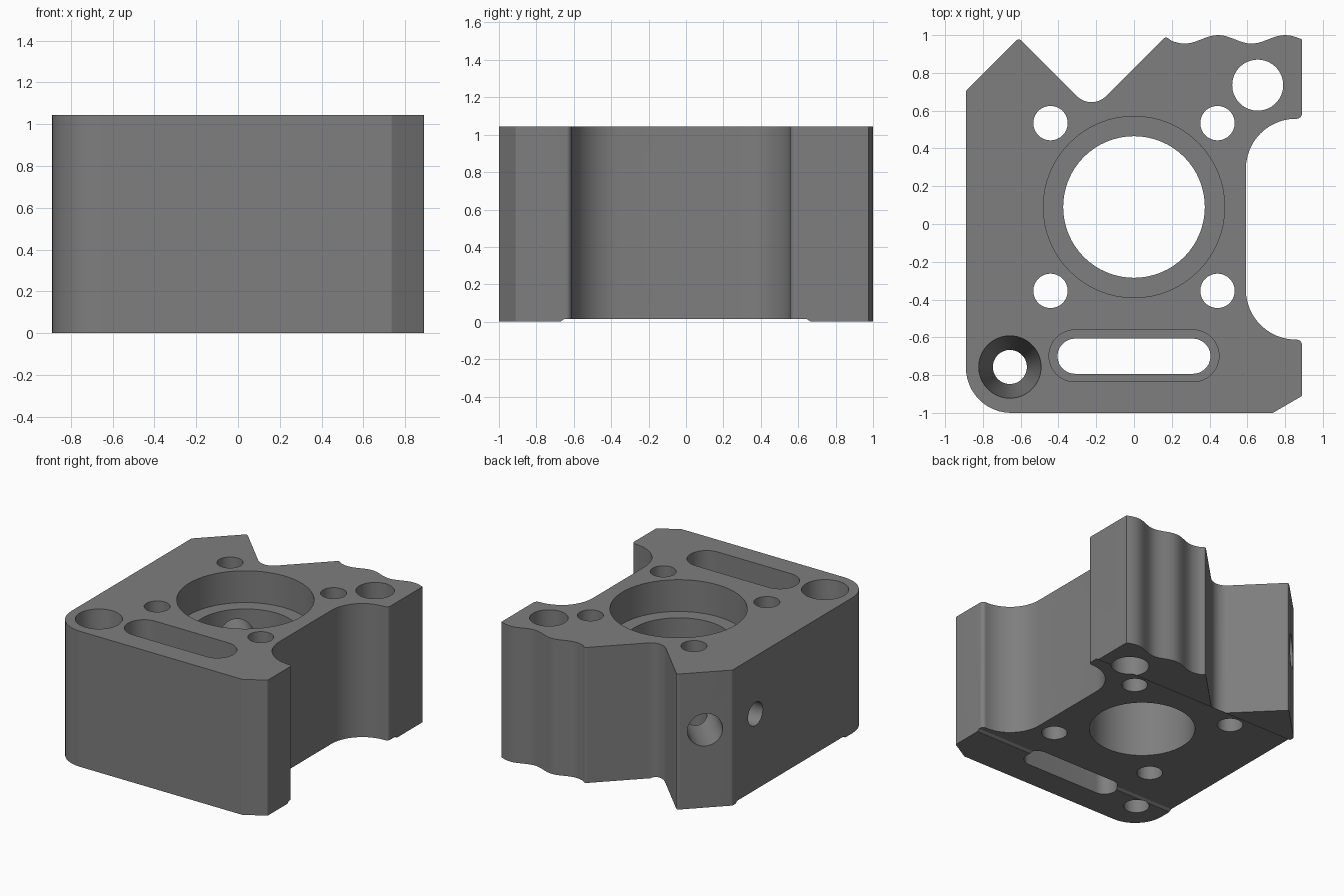
import bpy, bmesh, math
from mathutils import Vector, Matrix

if "Cube" in bpy.data.objects:
    bpy.data.objects.remove(bpy.data.objects["Cube"], do_unlink=True)

H = 1.045          # block height
BORE = (0.0, 0.09)  # main bore centre
CROSS_Z = 0.6      # height of the side drillings

grey = bpy.data.materials.new("machined_grey")
grey.use_nodes = True
grey.diffuse_color = (0.21, 0.21, 0.21, 1)
grey.node_tree.nodes["Principled BSDF"].inputs["Base Color"].default_value = (0.21, 0.21, 0.21, 1)


def fillet(corners, steps=12):
    """Closed outline from (x, y, radius) corners, rounded with arcs."""
    out = []
    n = len(corners)
    for i, (x, y, r) in enumerate(corners):
        p = Vector((x, y))
        if r == 0:
            out.append(p)
            continue
        a = (Vector(corners[i - 1][:2]) - p).normalized()
        b = (Vector(corners[(i + 1) % n][:2]) - p).normalized()
        half = a.angle(b) / 2
        centre = p + (a + b).normalized() * (r / math.sin(half))
        start = p + a * (r / math.tan(half)) - centre
        end = p + b * (r / math.tan(half)) - centre
        sweep = math.atan2(start.x * end.y - start.y * end.x, start.dot(end))
        for k in range(steps + 1):
            out.append(centre + Matrix.Rotation(sweep * k / steps, 2) @ start)
    return out


def make_object(name, bm, matrix=None):
    if matrix:
        bm.transform(matrix)
    bmesh.ops.recalc_face_normals(bm, faces=bm.faces[:])
    mesh = bpy.data.meshes.new(name)
    bm.to_mesh(mesh)
    bm.free()
    mesh.materials.append(grey)
    obj = bpy.data.objects.new(name, mesh)
    bpy.context.collection.objects.link(obj)
    return obj


def prism(name, points, z0, z1, matrix=None):
    bm = bmesh.new()
    face = bm.faces.new([bm.verts.new((p[0], p[1], z0)) for p in points])
    ext = bmesh.ops.extrude_face_region(bm, geom=[face])
    verts = [g for g in ext["geom"] if isinstance(g, bmesh.types.BMVert)]
    bmesh.ops.translate(bm, verts=verts, vec=(0, 0, z1 - z0))
    return make_object(name, bm, matrix)


def drill(name, start, end, r0, r1=None):
    """Cylinder or cone between two points."""
    start, end = Vector(start), Vector(end)
    axis = end - start
    bm = bmesh.new()
    bmesh.ops.create_cone(bm, cap_ends=True, segments=64, radius1=r0,
                          radius2=r0 if r1 is None else r1, depth=axis.length)
    turn = axis.to_track_quat('Z', 'Y').to_matrix().to_4x4()
    return make_object(name, bm, Matrix.Translation((start + end) / 2) @ turn)


def slot(name, half_len, r, y, z0, z1):
    pts = []
    for side in (1, -1):
        for k in range(25):
            a = math.pi * (k / 24 - 0.5) + (0 if side > 0 else math.pi)
            pts.append((side * (half_len - r) + r * math.cos(a), y + r * math.sin(a)))
    return prism(name, pts, z0, z1)


def cut(target, cutter):
    mod = target.modifiers.new("cut", 'BOOLEAN')
    mod.operation = 'DIFFERENCE'
    mod.solver = 'EXACT'
    mod.object = cutter
    bpy.ops.object.select_all(action='DESELECT')
    bpy.context.view_layer.objects.active = target
    target.select_set(True)
    bpy.ops.object.modifier_apply(modifier=mod.name)
    bpy.data.objects.remove(cutter, do_unlink=True)


# Block outline: rounded front corner, side bay, wavy back edge, V notch
wave = []
for k in range(35):
    x = 0.88 - 0.68 * k / 34
    wave.append((x, 0.9775 + 0.0225 * math.cos(2 * math.pi * (x - 0.445) / 0.355), 0))
outline = [(-0.89, -1, 0.24), (0.735, -1, 0.01), (0.89, -0.91, 0.01),
           (0.89, -0.612, 0.03), (0.592, -0.612, 0.265),
           (0.592, 0.557, 0.265), (0.89, 0.557, 0.03), (0.89, 0.977, 0)]
outline += wave
outline += [(0.168, 0.993, 0.02), (-0.225, 0.60, 0.108),
            (-0.61, 0.985, 0.02), (-0.89, 0.705, 0.02)]
block = prism("block", fillet(outline), 0, H)

# Shallow channel across the underside
to_x = Matrix(((0, 0, 1, 0), (1, 0, 0, 0), (0, 1, 0, 0), (0, 0, 0, 1)))
cut(block, prism("channel_cutter", [(-0.67, -0.1), (-0.67, 0.002), (-0.65, 0.015),
                                    (0.645, 0.015), (0.665, 0.002), (0.665, -0.1)], -1.2, 1.2, to_x))

# Main bore with counterbore
bx, by = BORE
cut(block, drill("bore_cutter", (bx, by, -0.1), (bx, by, H + 0.1), 0.375))
cut(block, drill("counterbore_cutter", (bx, by, 0.80), (bx, by, H + 0.1), 0.48))

# Four bolt holes around the bore and one larger corner hole
for sx in (-1, 1):
    for sy in (-1, 1):
        x, y = bx + sx * 0.442, by + sy * 0.444
        cut(block, drill("bolt_cutter", (x, y, -0.1), (x, y, H + 0.1), 0.091))
cut(block, drill("corner_cutter", (0.655, 0.735, -0.1), (0.655, 0.735, H + 0.1), 0.135))

# Tapered hole at the rounded corner
slope = (0.165 - 0.09) / H
cut(block, drill("taper_cutter", (-0.657, -0.757, -0.05), (-0.657, -0.757, H + 0.05),
                 0.09 - slope * 0.05, 0.165 + slope * 0.05))

# Stepped slot
cut(block, slot("slot_cutter", 0.405, 0.093, -0.70, -0.1, H + 0.1))
cut(block, slot("wide_slot_cutter", 0.45, 0.137, -0.698, 0.5, H + 0.1))

# Side drillings: straight through, small blind, and diagonal into the bore
cut(block, drill("cross_cutter", (-1.1, 0.088, CROSS_Z), (1.1, 0.088, CROSS_Z), 0.136))
cut(block, drill("small_cutter", (-1.1, 0.425, CROSS_Z), (-0.33, 0.425, CROSS_Z), 0.09))
cut(block, drill("diagonal_cutter", (-1, 1.09, CROSS_Z), (bx, by, CROSS_Z), 0.125))

# Two curved fin grooves at the front corner
for z0, z1 in ((0.403, 0.587), (0.76, 0.945)):
    cut(block, drill("groove_cutter", (0.89, -1.455, z0), (0.89, -1.455, z1), 0.71))

bpy.ops.object.select_all(action='DESELECT')
block.select_set(True)
bpy.context.view_layer.objects.active = block
bpy.ops.object.shade_smooth_by_angle(angle=math.radians(25))
